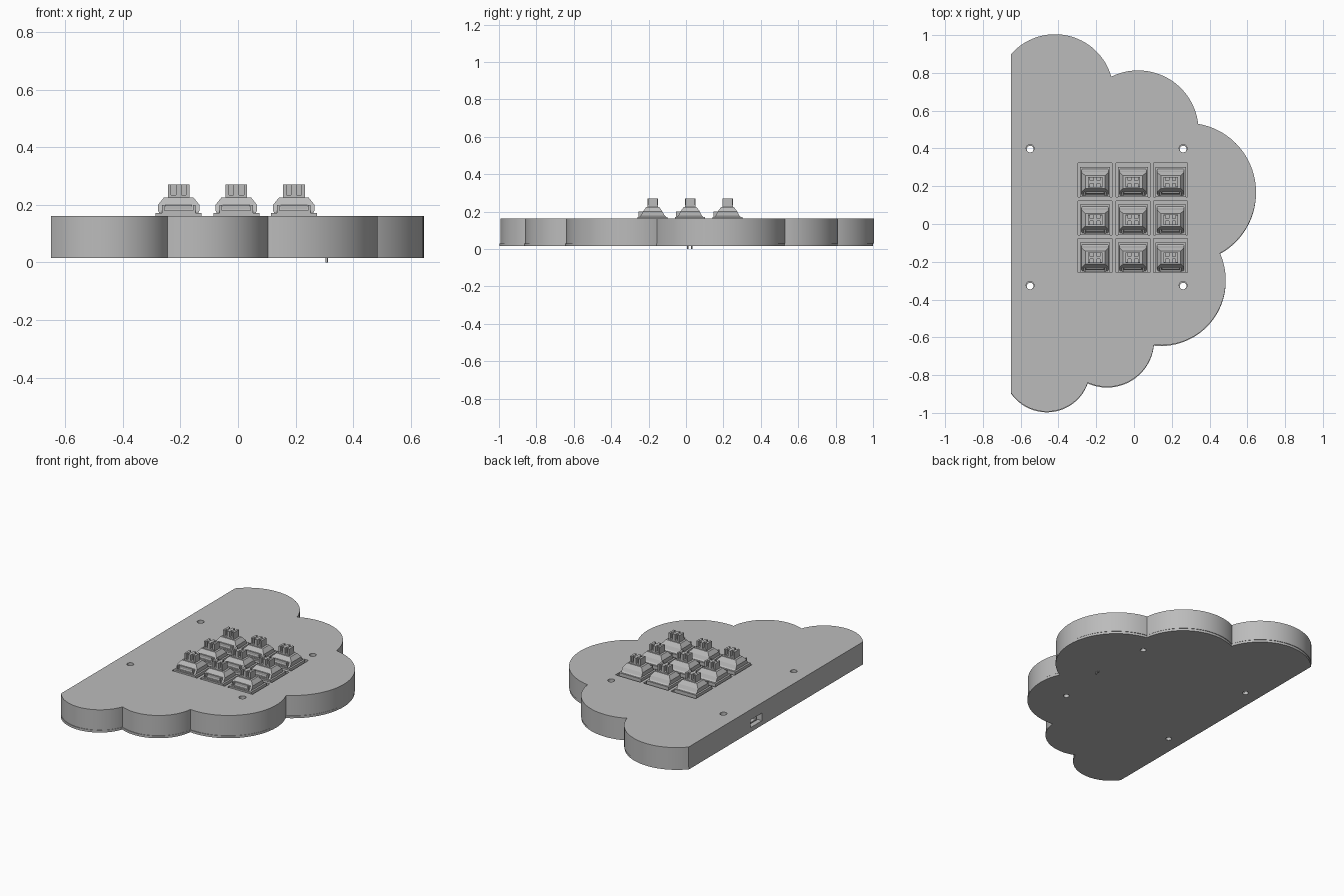
import bpy, bmesh, math
from mathutils import Matrix, Vector

cube = bpy.data.objects.get("Cube")
if cube:
    bpy.data.objects.remove(cube, do_unlink=True)

grey = bpy.data.materials.new("light grey")
grey.use_nodes = True
shade = (0.5, 0.5, 0.5, 1)
grey.diffuse_color = shade
grey.node_tree.nodes["Principled BSDF"].inputs["Base Color"].default_value = shade


def finish(bm, name):
    bmesh.ops.recalc_face_normals(bm, faces=bm.faces)
    mesh = bpy.data.meshes.new(name)
    bm.to_mesh(mesh)
    bm.free()
    mesh.materials.append(grey)
    obj = bpy.data.objects.new(name, mesh)
    bpy.context.collection.objects.link(obj)
    return obj


def box(bm, x0, x1, y0, y1, z0, z1):
    size = Matrix.Diagonal((x1 - x0, y1 - y0, z1 - z0, 1))
    mid = Matrix.Translation(((x0 + x1) / 2, (y0 + y1) / 2, (z0 + z1) / 2))
    bmesh.ops.create_cube(bm, size=1, matrix=mid @ size)


def cylinder(bm, x, y, r, z0, z1):
    bmesh.ops.create_cone(bm, cap_ends=True, segments=24, radius1=r, radius2=r, depth=z1 - z0,
                          matrix=Matrix.Translation((x, y, (z0 + z1) / 2)))


def loft(bm, rings):
    """Stack of rectangles: half width, front y, back y, height."""
    loops = [[bm.verts.new(p) for p in ((-w, a, z), (w, a, z), (w, b, z), (-w, b, z))]
             for w, a, b, z in rings]
    for low, high in zip(loops, loops[1:]):
        for i in range(4):
            j = (i + 1) % 4
            bm.faces.new((low[i], low[j], high[j], high[i]))
    bm.faces.new(loops[0])
    bm.faces.new(loops[-1])


# Cloud outline: scallop arcs between notch points
notches = [Vector(p) for p in ((-0.65, 0.9), (-0.12, 0.78), (0.34, 0.53), (0.455, -0.155),
                               (0.105, -0.64), (-0.245, -0.84), (-0.65, -0.895))]
centres = [Vector(p) for p in ((-0.42, 0.695), (0.02, 0.493), (0.278, 0.17),
                               (0.14, -0.3), (-0.14, -0.612), (-0.46, -0.763))]
STEPS = 32
outline = []
for c, p, q in zip(centres, notches, notches[1:]):
    u, v = p - c, q - c
    a = math.atan2(u.y, u.x)
    sweep = (a - math.atan2(v.y, v.x)) % math.tau
    for i in range(STEPS):
        t = i / STEPS
        r = u.length * (1 - t) + v.length * t
        outline.append((c.x + r * math.cos(a - sweep * t), c.y + r * math.sin(a - sweep * t)))
outline.append(tuple(notches[-1]))


def slab(name, z0, z1, dy=0):
    bm = bmesh.new()
    face = bm.faces.new([bm.verts.new((x, y + dy, z0)) for x, y in outline])
    top = bmesh.ops.extrude_face_region(bm, geom=[face])["geom"]
    bmesh.ops.translate(bm, vec=(0, 0, z1 - z0),
                        verts=[g for g in top if isinstance(g, bmesh.types.BMVert)])
    return finish(bm, name)


def activate(obj):
    bpy.ops.object.select_all(action="DESELECT")
    obj.select_set(True)
    bpy.context.view_layer.objects.active = obj


def cut(obj, bm):
    cutter = finish(bm, "cutter")
    cutter.hide_render = True
    mod = obj.modifiers.new("cut", "BOOLEAN")
    mod.operation = "DIFFERENCE"
    mod.solver = "EXACT"
    mod.object = cutter
    activate(obj)
    bpy.ops.object.modifier_apply(modifier=mod.name)
    bpy.data.objects.remove(cutter, do_unlink=True)
    bpy.ops.object.shade_smooth_by_angle(angle=math.radians(25))


screws = [(x, y) for x in (-0.55, 0.26) for y in (0.4, -0.325)]
columns = (-0.206, -0.006, 0.194)
rows = (0.222, 0.022, -0.178)

# Case with screw holes, switch recesses and cable port
case = slab("case", 0.03, 0.162)
bm = bmesh.new()
for x, y in screws:
    cylinder(bm, x, y, 0.021, 0, 0.2)
for x in columns:
    for y in rows:
        box(bm, x - 0.09, x + 0.09, y - 0.08, y + 0.1, 0.145, 0.2)
box(bm, -0.7, -0.53, 0.145, 0.265, 0.045, 0.095)
cut(case, bm)

# Base plate, sitting slightly forward
plate = slab("base_plate", 0.015, 0.03, -0.004)
bm = bmesh.new()
for x, y in screws:
    cylinder(bm, x, y - 0.004, 0.018, 0, 0.1)
cut(plate, bm)

# Cable socket inside the port
bm = bmesh.new()
box(bm, -0.625, -0.53, 0.165, 0.245, 0.05, 0.057)
box(bm, -0.625, -0.53, 0.165, 0.245, 0.078, 0.085)
for y in (0.165, 0.238):
    box(bm, -0.625, -0.53, y, y + 0.007, 0.057, 0.078)
finish(bm, "cable_socket")

# Two pins poking out under the base
bm = bmesh.new()
for y in (0.01, 0.032):
    cylinder(bm, 0.308, y, 0.004, 0, 0.03)
finish(bm, "base_pins")

# Key switch: flange, tapered housing, front slot and cross stem
bm = bmesh.new()
box(bm, -0.08, 0.08, -0.08, 0.08, 0.14, 0.172)
loft(bm, [(0.068, -0.07, 0.07, 0.172), (0.072, -0.062, 0.062, 0.18),
          (0.072, -0.052, 0.052, 0.2), (0.052, -0.034, 0.034, 0.225)])
box(bm, -0.058, 0.058, -0.075, -0.066, 0.172, 0.18)
for s in (-1, 1):
    box(bm, s * 0.054 - 0.004, s * 0.054 + 0.004, -0.075, -0.04, 0.172, 0.2)
box(bm, -0.047, 0.047, -0.06, -0.04, 0.172, 0.2)
box(bm, -0.038, 0.038, -0.028, 0.028, 0.22, 0.234)
box(bm, -0.026, 0.026, -0.007, 0.007, 0.234, 0.27)
box(bm, -0.009, 0.009, -0.028, 0.028, 0.234, 0.27)
for s in (-1, 1):
    box(bm, s * 0.032 - 0.006, s * 0.032 + 0.006, -0.026, 0.026, 0.234, 0.27)
switch = finish(bm, "key_switch")

# Nine switches share one mesh
for i, x in enumerate(columns):
    for j, y in enumerate(rows):
        key = switch
        if i or j:
            key = switch.copy()
            key.name = f"key_switch_{i}_{j}"
            bpy.context.collection.objects.link(key)
        key.location = (x, y, 0)
